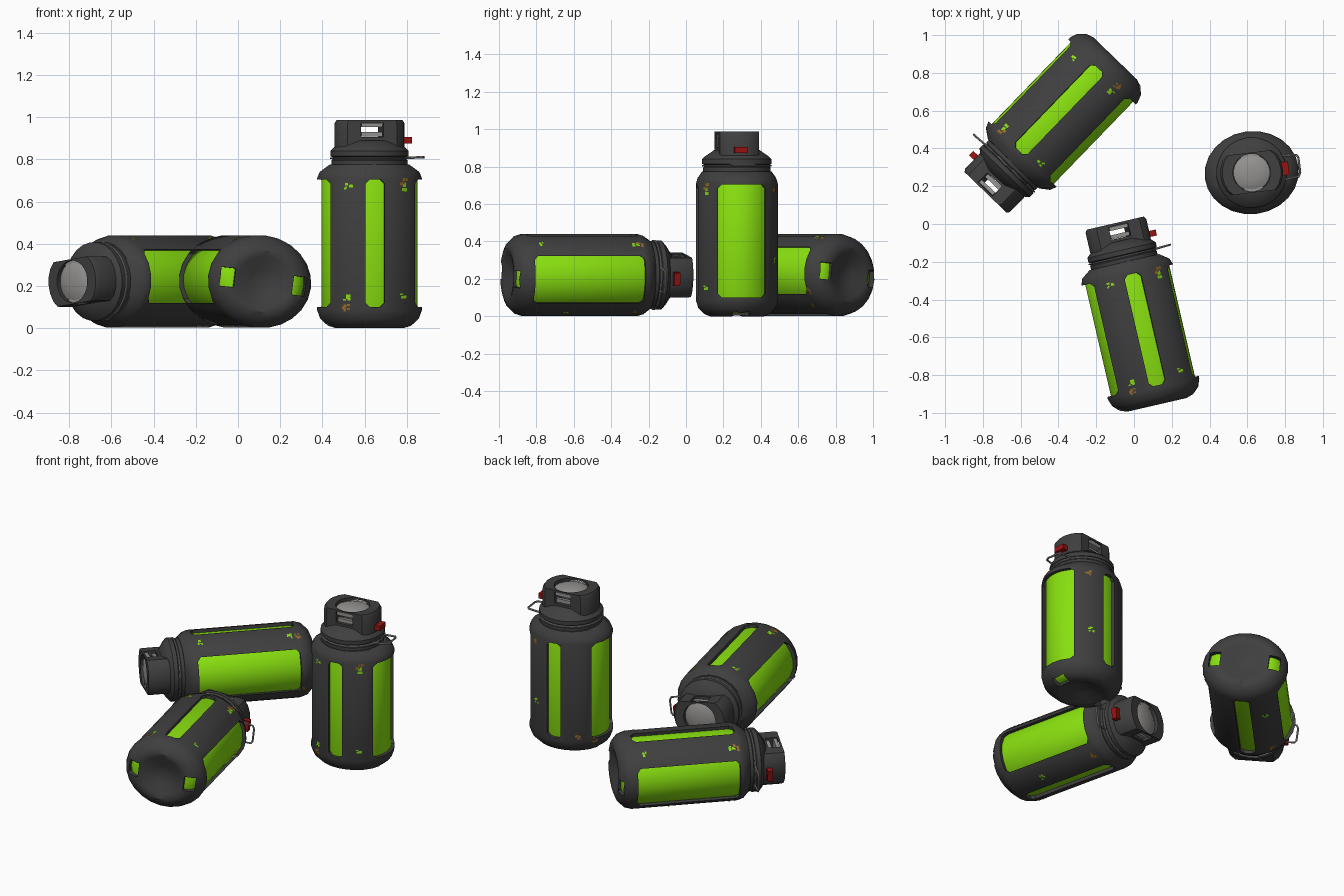
import bpy, bmesh, random
from math import sin, cos, pi, radians
from mathutils import Matrix, Vector

random.seed(4)
scene = bpy.context.scene
if "Cube" in bpy.data.objects:
    bpy.data.objects.remove(bpy.data.objects["Cube"])


def material(name, r, g, b):
    m = bpy.data.materials.new(name)
    m.use_nodes = True
    m.diffuse_color = (r, g, b, 1)
    m.node_tree.nodes["Principled BSDF"].inputs["Base Color"].default_value = (r, g, b, 1)
    return m


DARK = material("dark_casing", .05, .05, .05)
GREEN = material("bright_green", .25, .75, .005)
STEEL = material("worn_steel", .3, .29, .28)
RED = material("red_button", .32, .006, .006)
RUST = material("rust", .32, .14, .02)
SIDES = 24
parts = []


def temp(bm, name="cutter"):
    """Turn a bmesh into a hidden working object."""
    bmesh.ops.recalc_face_normals(bm, faces=bm.faces)
    me = bpy.data.meshes.new(name)
    bm.to_mesh(me)
    bm.free()
    ob = bpy.data.objects.new(name, me)
    ob.hide_render = True
    scene.collection.objects.link(ob)
    return ob


def finish(ob, mat, cutters=(), wall=0, angle=35):
    """Evaluate the modifiers, store the finished part and drop the helpers."""
    if wall:
        s = ob.modifiers.new("wall", "SOLIDIFY")
        s.thickness, s.offset = wall, -1
    for c in cutters:
        b = ob.modifiers.new("cut", "BOOLEAN")
        b.operation, b.solver, b.object = "DIFFERENCE", "EXACT", c
    dg = bpy.context.evaluated_depsgraph_get()
    me = bpy.data.meshes.new_from_object(ob.evaluated_get(dg))
    me.materials.clear()
    me.materials.append(mat)
    me.shade_smooth()
    me.set_sharp_from_angle(angle=radians(angle))
    me.name = ob.name
    parts.append((ob.name, me))
    for o in (ob, *cutters):
        bpy.data.objects.remove(o)


def lathe(rows, clamp=9):
    """Closed elliptical lathe from (z, x radius, y radius) rows."""
    bm = bmesh.new()
    rings = []
    for z, rx, ry in rows:
        if rx == 0:
            rings.append([bm.verts.new((0, 0, z))] * SIDES)
            continue
        ring = []
        for i in range(SIDES):
            a = 2 * pi * i / SIDES
            y = max(-clamp, min(clamp, ry * sin(a)))
            ring.append(bm.verts.new((rx * cos(a), y, z)))
        rings.append(ring)
    for p, q in zip(rings, rings[1:]):
        for i in range(SIDES):
            j = (i + 1) % SIDES
            bm.faces.new(list(dict.fromkeys((p[i], p[j], q[j], q[i]))))
    return bm


def box(center, size):
    bm = bmesh.new()
    bmesh.ops.create_cube(bm, size=1)
    bmesh.ops.scale(bm, vec=size, verts=bm.verts)
    bmesh.ops.translate(bm, vec=center, verts=bm.verts)
    return bm


def window(angle, half, z0, z1, c=.02):
    """Radial cutter with clipped corners."""
    bm = bmesh.new()
    outline = [(-half, z0 + c), (-half + c, z0), (half - c, z0), (half, z0 + c),
               (half, z1 - c), (half - c, z1), (-half + c, z1), (-half, z1 - c)]
    face = bm.faces.new([bm.verts.new((.1, y, z)) for y, z in outline])
    ext = bmesh.ops.extrude_face_region(bm, geom=[face])["geom"]
    bmesh.ops.translate(bm, vec=(.4, 0, 0), verts=[v for v in ext if isinstance(v, bmesh.types.BMVert)])
    bmesh.ops.rotate(bm, matrix=Matrix.Rotation(angle, 3, "Z"), verts=bm.verts)
    return temp(bm)


def wire(name, pts, radius, cyclic):
    cu = bpy.data.curves.new(name, "CURVE")
    cu.dimensions = "3D"
    cu.bevel_depth, cu.bevel_resolution = radius, 1
    sp = cu.splines.new("POLY")
    sp.points.add(len(pts) - 1)
    for p, co in zip(sp.points, pts):
        p.co = (*co, 1)
    sp.use_cyclic_u = cyclic
    ob = bpy.data.objects.new(name, cu)
    scene.collection.objects.link(ob)
    finish(ob, STEEL)


# Casing with four side windows and two notches under the wide ones
casing_rows = [(.045, 0, 0), (.035, .06, .06), (.006, .13, .12), (0, .165, .145),
               (.012, .2, .175), (.045, .235, .208), (.085, .25, .22),
               (.71, .25, .22), (.74, .238, .211), (.775, .19, .187), (.785, 0, 0)]
cuts = []
for k in range(4):
    wide = k % 2 == 0
    cuts.append(window(k * pi / 2, .127 if wide else .045, .1, .705))
for s in (-1, 1):
    cuts.append(temp(box((s * .175, 0, 0), (.065, .09, .11))))
finish(temp(lathe(casing_rows), "casing"), DARK, cuts, wall=.03)

# Glowing core just under the casing
core_rows = [(max(.018, min(z + .018, .75)), max(rx - .02, 0), max(ry - .02, 0))
             for z, rx, ry in casing_rows[:-2]]
finish(temp(lathe(core_rows + [(.755, 0, 0)]), "core"), GREEN)

# Neck and shoulder
finish(temp(lathe([(.77, 0, 0), (.77, .182, .182), (.795, .182, .182), (.8, .177, .177),
                   (.81, .177, .177), (.815, .187, .187), (.84, .187, .187),
                   (.858, .168, .168), (.89, .12, .12), (.89, 0, 0)]), "neck"), DARK)
wire("neck_ring", [(.184 * cos(2 * pi * i / SIDES), .184 * sin(2 * pi * i / SIDES), .805)
                   for i in range(SIDES)], .005, True)

# Flat-sided cap with a through slot and a bore for the button
cap = lathe([(.845, 0, 0), (.845, .166, .166), (.972, .166, .166), (.987, .156, .156),
             (.987, 0, 0)], clamp=.106)
slot = temp(box((0, 0, .94), (.106, .4, .07)))
bore = temp(lathe([(.955, 0, 0), (.955, .1, .1), (1.1, .1, .1), (1.1, 0, 0)]))
finish(temp(cap, "cap"), DARK, [slot, bore])
finish(temp(lathe([(.952, 0, 0), (.952, .098, .098), (.968, .097, .097), (.978, .075, .075),
                   (.985, .04, .04), (.987, 0, 0)]), "top_button"), STEEL, angle=60)

# Latch bars in the slot, red release and pull loop
for s, name in ((-1, "front_latch"), (1, "back_latch")):
    finish(temp(box((0, s * .09, .962), (.1, .02, .02)), name), STEEL)
    finish(temp(box((0, s * .08, .918), (.1, .02, .022)), name + "_bar"), STEEL)
finish(temp(box((.175, 0, .89), (.045, .07, .032)), "release"), RED)
wire("pull_loop", [(.16, -.06, .805), (.245, -.05, .81), (.255, -.03, .81),
                   (.255, .05, .81), (.245, .065, .81), (.16, .07, .805)], .006, False)


def flecks(name, spots, mat):
    """Clusters of tiny paint chips on the casing wall, as thin plates."""
    bm = bmesh.new()
    for deg, z in spots:
        for _ in range(6):
            a = radians(deg + random.uniform(-4, 4))
            n = Vector((cos(a) / .25, sin(a) / .22, 0)).normalized()
            p = Vector((.25 * cos(a), .22 * sin(a), z + random.uniform(-.016, .016))) + n * .0015
            t = Vector((-n.y, n.x, 0)) * random.uniform(.004, .009)
            u = Vector((0, 0, random.uniform(.003, .008)))
            bm.faces.new([bm.verts.new(q) for q in (p - t - u, p + t - u, p + t + u, p - t + u)])
    me = bpy.data.meshes.new(name)
    bm.to_mesh(me)
    bm.free()
    me.materials.append(mat)
    parts.append((name, me))


flecks("rust_chips", [(238, .1), (55, .68), (125, .12), (305, .69), (150, .09)], RUST)
flecks("green_chips", [(240, .67), (303, .67), (238, .15), (305, .15), (60, .3)], GREEN)

# Three canisters: one standing and two lying
roll = Matrix.Rotation(radians(7), 4, "Z")
lay = Matrix.Rotation(-pi / 2, 4, "X")
placements = {
    "standing": Matrix.Translation((.623, .272, 0)),
    "front_lying": Matrix.Translation((.123, -.957, .221)) @ Matrix.Rotation(radians(13), 4, "Z") @ lay,
    "back_lying": Matrix.Translation((-.1, .877, .221)) @ Matrix.Rotation(radians(136), 4, "Z") @ lay,
}
for where, m in placements.items():
    for name, me in parts:
        ob = bpy.data.objects.new(where + "_" + name, me)
        ob.matrix_world = m @ roll
        scene.collection.objects.link(ob)
